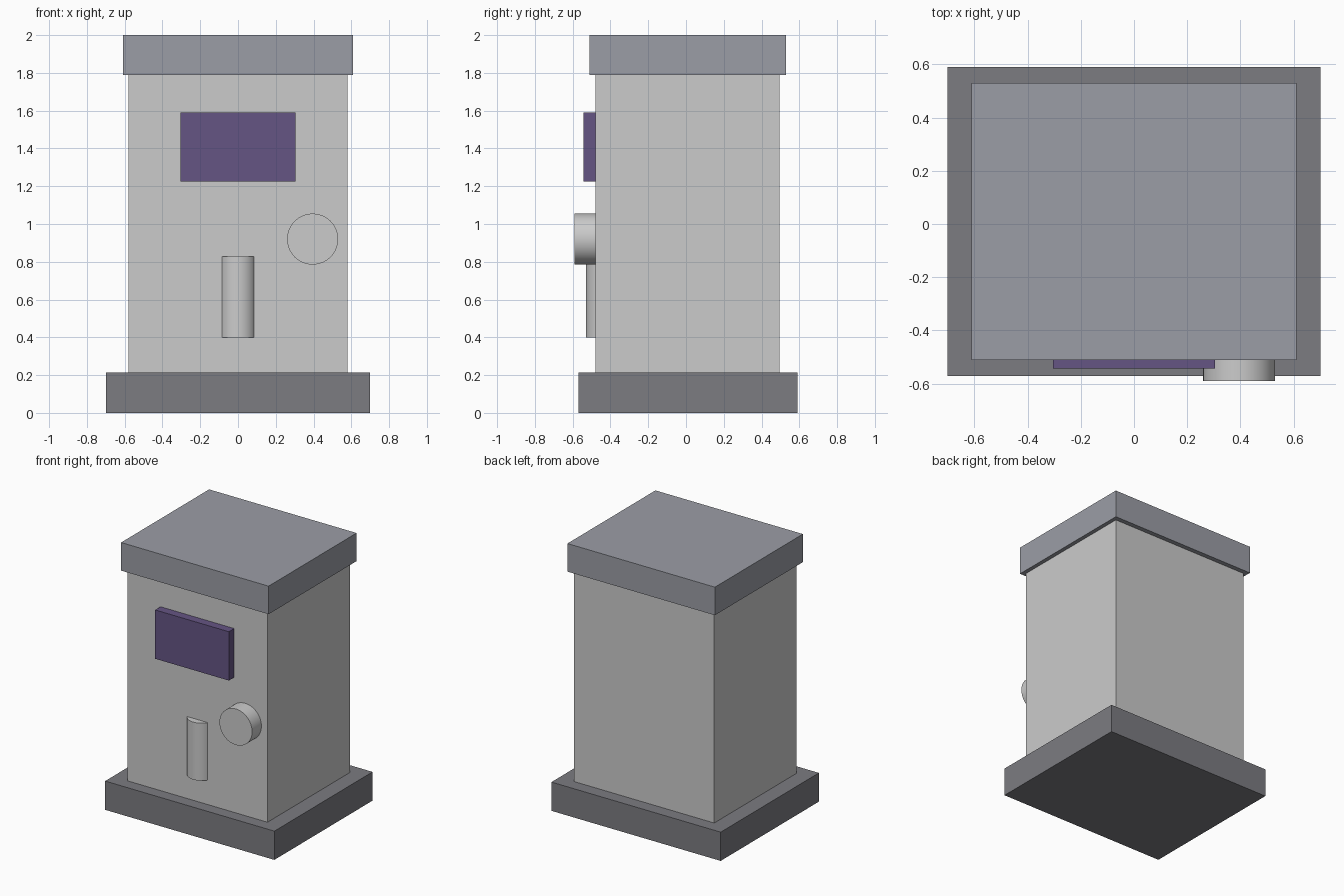
import bpy
import math

if "Cube" in bpy.data.objects:
    bpy.data.objects.remove(bpy.data.objects["Cube"])


def material(name, rgb):
    m = bpy.data.materials.new(name)
    m.diffuse_color = (*rgb, 1)
    m.use_nodes = True
    m.node_tree.nodes["Principled BSDF"].inputs["Base Color"].default_value = m.diffuse_color
    return m


def box(name, x, y, z, mat=None):
    # Box from (min, max) ranges on each axis
    bpy.ops.mesh.primitive_cube_add(size=1, location=[sum(r) / 2 for r in (x, y, z)])
    ob = bpy.context.object
    ob.name = name
    ob.scale = [r[1] - r[0] for r in (x, y, z)]
    bpy.ops.object.transform_apply(location=False, rotation=False, scale=True)
    if mat:
        ob.data.materials.append(mat)
    return ob


def cylinder(name, radius, depth, location, rotation=(0, 0, 0), mat=None):
    bpy.ops.mesh.primitive_cylinder_add(vertices=64, radius=radius, depth=depth,
                                        location=location, rotation=rotation)
    ob = bpy.context.object
    ob.name = name
    bpy.ops.object.shade_smooth_by_angle(angle=math.radians(30))
    if mat:
        ob.data.materials.append(mat)
    return ob


dark = material("dark_grey", (0.20, 0.20, 0.22))
slate = material("slate_grey", (0.33, 0.34, 0.38))
purple = material("screen_purple", (0.13, 0.09, 0.23))

# Cabinet: plinth, body and overhanging lid
box("base", (-0.70, 0.70), (-0.57, 0.59), (0, 0.215), dark)
box("body", (-0.58, 0.58), (-0.48, 0.495), (0.215, 1.79))
box("lid", (-0.61, 0.61), (-0.51, 0.53), (1.79, 2.0), slate)

# Front fittings: screen panel, round dial, half-sunk vertical handle
box("screen", (-0.305, 0.305), (-0.543, -0.48), (1.225, 1.59), purple)
cylinder("dial", 0.135, 0.11, (0.395, -0.535, 0.92), (math.radians(90), 0, 0))
cylinder("handle", 0.098, 0.43, (0, -0.432, 0.613))
